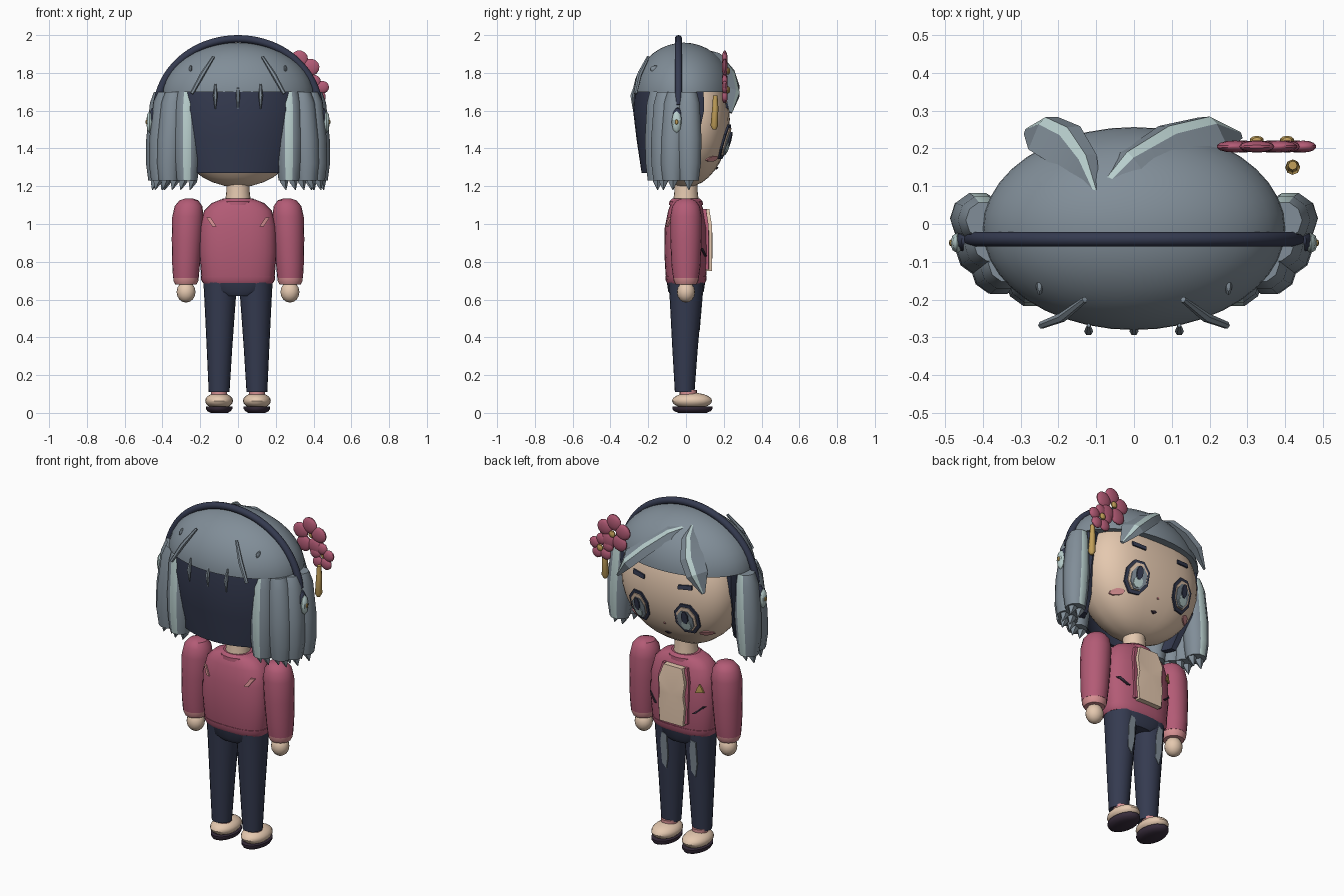
import bpy, bmesh, math
from mathutils import Vector, Matrix

cube = bpy.data.objects.get("Cube")
if cube:
    bpy.data.objects.remove(cube)


def material(name, rgb):
    m = bpy.data.materials.new(name)
    m.use_nodes = True
    m.diffuse_color = (*rgb, 1)
    m.node_tree.nodes["Principled BSDF"].inputs["Base Color"].default_value = (*rgb, 1)
    return m


HAIR = material("slate hair", (0.22, 0.27, 0.315))
PALE = material("pale highlight", (0.48, 0.62, 0.61))
NAVY = material("navy", (0.035, 0.043, 0.08))
ROSE = material("rose", (0.45, 0.105, 0.18))
PINK = material("light pink", (0.68, 0.28, 0.29))
SKIN = material("skin", (0.78, 0.58, 0.43))
GOLD = material("gold", (0.54, 0.35, 0.10))
SOLE = material("dark plum", (0.04, 0.026, 0.045))


def finish(name, bm, mats, rule=None, angle=35):
    """Turn a bmesh into an object with smooth faces and sharp creases."""
    bmesh.ops.recalc_face_normals(bm, faces=bm.faces)
    bm.normal_update()
    for e in bm.edges:
        e.smooth = len(e.link_faces) == 2 and e.calc_face_angle(0) < math.radians(angle)
    for f in bm.faces:
        f.smooth = True
        if rule:
            f.material_index = rule(f)
    me = bpy.data.meshes.new(name)
    bm.to_mesh(me)
    bm.free()
    for m in mats:
        me.materials.append(m)
    ob = bpy.data.objects.new(name, me)
    bpy.context.collection.objects.link(ob)
    return ob


def loft(name, rings, mats, rule=None, angle=35):
    bm = bmesh.new()
    vs = [[bm.verts.new(p) for p in r] for r in rings]
    n = len(vs[0])
    for a, b in zip(vs, vs[1:]):
        for i in range(n):
            bm.faces.new((a[i], a[(i + 1) % n], b[(i + 1) % n], b[i]))
    bm.faces.new(vs[0])
    bm.faces.new(vs[-1])
    return finish(name, bm, mats, rule, angle)


def oval(x, y, z, rx, ry, n=20, power=2.0):
    """Horizontal (super)elliptical ring."""
    pts = []
    for i in range(n):
        c, s = math.cos(math.tau * i / n), math.sin(math.tau * i / n)
        pts.append(Vector((x + rx * math.copysign(abs(c) ** (2 / power), c),
                           y + ry * math.copysign(abs(s) ** (2 / power), s), z)))
    return pts


def tube(name, pts, radii, mat, n=8):
    pts = [Vector(p) for p in pts]
    rings = []
    for i, p in enumerate(pts):
        t = (pts[min(i + 1, len(pts) - 1)] - pts[max(i - 1, 0)]).normalized()
        u = t.cross(Vector((0, 1, 0.01))).normalized()
        v = t.cross(u)
        rings.append([p + radii[i] * (u * math.cos(math.tau * k / n) + v * math.sin(math.tau * k / n))
                      for k in range(n)])
    return loft(name, rings, [mat], angle=50)


def ball(name, c, r, mat, rot=None, seg=24, cut=None):
    bm = bmesh.new()
    bmesh.ops.create_uvsphere(bm, u_segments=seg, v_segments=seg // 2, radius=1)
    bm.transform(Matrix.Translation(c) @ (rot or Matrix()) @ Matrix.Diagonal((*r, 1)))
    if cut:
        geom = bm.verts[:] + bm.edges[:] + bm.faces[:]
        bmesh.ops.bisect_plane(bm, geom=geom, plane_co=(0, 0, cut), plane_no=(0, 0, -1), clear_outer=True)
        bmesh.ops.holes_fill(bm, edges=[e for e in bm.edges if e.is_boundary])
    return finish(name, bm, [mat])


def plate(name, outline, surf, mat, depth=0.009):
    """Thin plate whose (x, z) outline is projected on a surface y = surf(x, z)."""
    n = len(outline)
    cx, cz = sum(p[0] for p in outline) / n, sum(p[1] for p in outline) / n
    back = -depth if surf(cx, cz) > 0 else depth
    bm = bmesh.new()
    layers = []
    for d in (0, back):
        mid = bm.verts.new((cx, surf(cx, cz) + d, cz))
        ring = [bm.verts.new((x, surf(x, z) + d, z)) for x, z in outline]
        for i in range(n):
            bm.faces.new((mid, ring[i], ring[(i + 1) % n]))
        layers.append(ring)
    a, b = layers
    for i in range(n):
        bm.faces.new((a[i], a[(i + 1) % n], b[(i + 1) % n], b[i]))
    return finish(name, bm, [mat])


def disc(x, z, rx, rz, n=8):
    return [(x + rx * math.cos(math.tau * (i + .5) / n), z + rz * math.sin(math.tau * (i + .5) / n))
            for i in range(n)]


def slant(x, z, w, h, lean):
    return [(x - w - lean, z - h), (x + w - lean, z - h), (x + w + lean, z + h), (x - w + lean, z + h)]


# Head with a flattened face, neck and hair cap
HX, HY, HZ, HC, HP = 0.36, 0.232, 0.36, 1.555, 2.7
rings = []
for i in range(19):
    a = math.radians(-88 + 176 * i / 18)
    size = (0, 0, HC + HZ * math.sin(a), HX * math.cos(a), HY * math.cos(a), 36)
    rings.append(oval(*size, HP)[:19] + oval(*size)[19:])
loft("head", rings, [SKIN])
loft("neck", [oval(0, 0, z, r, r) for z, r in ((1.10, .07), (1.17, .062), (1.24, .06))], [SKIN])
ball("hair_cap", (0, -0.012, 1.68), (0.402, 0.27, 0.28), HAIR, seg=40, cut=1.70)

# Dark inner hair: a curved shell, open at the face
rings = []
for z, rx, ry, start in ((1.71, .38, .272, 160), (1.60, .385, .28, 160), (1.45, .365, .262, 166), (1.27, .33, .235, 190)):
    arc = [math.radians(start + (540 - 2 * start) * i / 20) for i in range(21)]
    outer = [Vector((rx * math.cos(a), ry * math.sin(a), z)) for a in arc]
    rings.append(outer + [Vector((p.x * .9, p.y * .9, z)) for p in reversed(outer)])
loft("inner_hair", rings, [NAVY])

# Side locks with pale stripes and pointed tips: top xy, bottom xy, stripe direction
LOCKS = [((.395, .01), (.42, .015), 1), ((.375, -.05), (.405, -.07), 0),
         ((.335, -.105), (.365, -.12), 0), ((.27, -.145), (.27, -.15), -1)]
SHAPE = ((0, 1.70, .05), (.3, 1.64, .064), (.75, 1.45, .072), (1.0, 1.32, .067), (1.0, 1.23, .055))
for s, side in ((1, "left"), (-1, "right")):
    for k, (top, low, stripe) in enumerate(LOCKS):
        rings = [oval(s * (top[0] + (low[0] - top[0]) * t), top[1] + (low[1] - top[1]) * t, z, r, r, 10)
                 for t, z, r in SHAPE]
        loft(f"{side}_lock_{k + 1}", rings, [HAIR, PALE],
             lambda f, d=stripe: int(d != 0 and f.normal.y * d > 0.93), angle=40)
        for j, dx in enumerate((-.028, .022)):
            x, y = s * (low[0] + dx), low[1]
            tube(f"{side}_lock_tip_{k + 1}_{j + 1}", [(x, y, 1.26), (x, y, 1.225), (x + s * .012, y, 1.18)],
                 (.028, .025, .002), HAIR, 5)

# Front bangs: ridged tapering bands with a pale facet
CENTRE = Vector((0, -0.02, 1.62))


def bang(name, path, widths, flip):
    path = [Vector(p) for p in path]
    rings = []
    for i, p in enumerate(path):
        t = (path[min(i + 1, len(path) - 1)] - path[max(i - 1, 0)]).normalized()
        n = (p - CENTRE).normalized()
        side = t.cross(n).normalized() * flip * widths[i]
        n = side.cross(t).normalized()
        n = n if n.dot(p - CENTRE) > 0 else -n
        h = min(.028, widths[i] * .6)
        rings.append([p + side, p + side * .55 + n * h, p + side * .1 + n * h, p - side, p - n * h])
    ob = loft(name, rings, [HAIR, PALE], angle=20)
    for i in range(len(path) - 1):
        ob.data.polygons[i * 5 + 1].material_index = 1


bang("bang_left", [(-.10, .07, 1.925), (0, .155, 1.885), (.11, .215, 1.80), (.21, .24, 1.70), (.28, .235, 1.59)],
     (.015, .055, .07, .065, .012), -1)
bang("bang_right", [(-.10, .07, 1.925), (-.14, .155, 1.875), (-.19, .215, 1.80), (-.24, .24, 1.73), (-.285, .245, 1.63)],
     (.015, .05, .065, .06, .01), 1)

# Loose thin strands on the rear of the hair
for s, side in ((1, "left"), (-1, "right")):
    tube(f"{side}_loose_strand", [(s * .13, -.20, 1.885), (s * .19, -.247, 1.79), (s * .245, -.268, 1.69)],
         (.008, .013, .01), HAIR, 6)
    ball(f"{side}_hair_pin", (s * .25, -.16, 1.82), (.01, .03, .02), HAIR, seg=10)
for i, x in enumerate((-.12, 0, .12)):
    tube(f"rear_strand_{i + 1}", [(x, -.268, 1.74), (x, -.284, 1.68), (x, -.28, 1.61)], (.005, .012, .003), HAIR, 6)

# Headphones
arc = [math.radians(8 + 164 * i / 36) for i in range(37)]
tube("headband", [(.435 * math.cos(a), -.04, 1.56 + .42 * math.sin(a) ** .92) for a in arc], [.02] * 37, NAVY, 10)
for s, side in ((1, "left"), (-1, "right")):
    ball(f"{side}_ear_cup", (s * .44, -.045, 1.555), (.034, .03, .065), NAVY, seg=12)
    ball(f"{side}_ear_shell", (s * .468, -.05, 1.54), (.018, .027, .058), PALE, seg=8)
    ball(f"{side}_ear_stud", (s * .483, -.05, 1.54), (.007, .01, .014), GOLD, seg=8)

# Flower hairpin with hanging charm
for k, (x, z, r) in enumerate(((.325, 1.81, .062), (.405, 1.71, .045))):
    for i in range(5):
        a = math.tau * i / 5 + math.pi / 2
        ball(f"flower_{k + 1}_petal_{i + 1}", (x + r * math.cos(a), .205, z + r * math.sin(a)),
             (r * .78, .016, r * .74), ROSE, Matrix.Rotation(-a, 4, 'Y'), seg=14)
    ball(f"flower_{k + 1}_centre", (x, .222, z), (.02, .012, .02), GOLD, seg=10)
tube("hanging_charm", [(.42, .155, 1.68), (.42, .155, 1.62), (.42, .15, 1.52), (.42, .15, 1.50)],
     (.012, .016, .02, .01), GOLD, 8)


# Face details
def face(off):
    def surf(x, z):
        k = math.sqrt(max(.01, 1 - ((z - HC) / HZ) ** 2))
        return HY * k * (1 - min(1, abs(x) / (HX * k)) ** HP) ** (1 / HP) + off
    return surf


for s, side in ((1, "left"), (-1, "right")):
    x = s * .155
    plate(f"{side}_eye_outline", disc(x, 1.435, .074, .098), face(.012), NAVY)
    plate(f"{side}_eye_white", disc(x, 1.435, .058, .079), face(.016), SKIN)
    plate(f"{side}_iris", disc(x - s * .004, 1.425, .049, .066), face(.020), HAIR)
    plate(f"{side}_iris_light", disc(x, 1.40, .028, .030), face(.024), PALE)
    plate(f"{side}_pupil", disc(x, 1.45, .019, .040), face(.027), NAVY)
    plate(f"{side}_brow", [(s * .11, 1.63), (s * .11, 1.607), (s * .19, 1.615), (s * .19, 1.64)], face(.01), NAVY)
    plate(f"{side}_blush", disc(s * .235, 1.345, .032, .016), face(.008), PINK)
plate("nose", disc(0, 1.365, .006, .006, 6), face(.006), PINK)
plate("mouth", [(-.018, 1.298), (0, 1.288), (.018, 1.298), (0, 1.303)], face(.008), SOLE)

# Sweater
loft("sweater", [oval(0, 0, z, rx, ry, 28, 2.6) for z, rx, ry in
                 ((.69, .185, .10), (.73, .195, .108), (.85, .205, .115), (.98, .202, .113),
                  (1.07, .18, .095), (1.11, .14, .08), (1.13, .09, .065))], [ROSE])
loft("sweater_hem", [oval(0, 0, z, rx, ry, 28, 2.6) for z, rx, ry in
                     ((.685, .183, .099), (.70, .194, .107), (.725, .197, .110))], [ROSE])
loft("collar", [oval(0, 0, z, r, r * .9) for z, r in ((1.10, .10), (1.12, .098), (1.135, .08))], [ROSE])


def torso(off, sign=1):
    return lambda x, z: sign * (.114 * (1 - min(1, abs(x) / .204) ** 2.6) ** (1 / 2.6)
                                - max(0, z - 1.0) * .2 + off)


plate("shirt_front", [(-.075, .75), (.075, .75), (.085, .86), (.075, .92), (.085, 1.0), (.06, 1.08),
                      (-.06, 1.08), (-.085, 1.0), (-.075, .92), (-.085, .86)], torso(.027), SKIN, .035)
for s, side in ((1, "left"), (-1, "right")):
    plate(f"{side}_placket", [(s * .07, .76), (s * .092, .76), (s * .10, 1.0), (s * .08, 1.08), (s * .065, 1.08)],
          torso(.012), ROSE, .02)
    plate(f"{side}_back_mark", slant(s * .14, 1.01, .011, .024, s * .016), torso(.006, -1), PINK)
    plate(f"{side}_front_mark", slant(s * .15, .85, .008, .022, s * .025), torso(.01), SOLE)
plate("badge", [(-.135, .955), (-.175, .955), (-.165, .985), (-.155, 1.005), (-.145, .985)], torso(.012), GOLD)

# Arms and legs
for s, side in ((1, "left"), (-1, "right")):
    loft(f"{side}_sleeve", [oval(s * x, 0, z, rx, ry, 20) for x, z, rx, ry in
                            ((.26, 1.135, .02, .02), (.26, 1.125, .05, .05), (.262, 1.095, .073, .073),
                             (.265, 1.04, .083, .083), (.27, .92, .081, .083), (.275, .78, .073, .077),
                             (.276, .715, .068, .068))], [ROSE])
    loft(f"{side}_cuff", [oval(s * .276, 0, z, r, r, 20) for z, r in ((.68, .056), (.70, .066), (.722, .067))], [PINK])
    ball(f"{side}_hand", (s * .275, 0, .64), (.05, .048, .056), SKIN, seg=16)
    loft(f"{side}_leg", [oval(s * x, y, z, rx, ry, 20) for x, y, z, rx, ry in
                         ((.095, 0, .69, .088, .092), (.095, 0, .60, .083, .086), (.098, -.005, .35, .068, .068),
                          (.10, -.007, .11, .055, .052))], [NAVY])
    loft(f"{side}_sock", [oval(s * .1, .012, z, .043, .046, 16) for z in (.07, .122)], [PINK])
    ball(f"{side}_shoe", (s * .10, .032, .064), (.074, .106, .043), SKIN, seg=20)
    loft(f"{side}_sole", [oval(s * .10, .034, z, rx, ry) for z, rx, ry in
                          ((0, .045, .075), (.01, .063, .098), (.022, .07, .106), (.034, .07, .106))], [SOLE])
    x = .085 if s > 0 else -.105
    plate(f"{side}_trouser_patch", [(x - .02, .65), (x - .022, .52), (x - .008, .44), (x + .018, .47),
                                    (x + .022, .60), (x + .01, .66)],
          lambda px, z: .092 - (.66 - z) * .085, HAIR, .015)
loft("hips", [oval(0, 0, z, rx, ry, 28, 2.6) for z, rx, ry in
              ((.62, .09, .08), (.645, .165, .095), (.715, .185, .104))], [NAVY])
